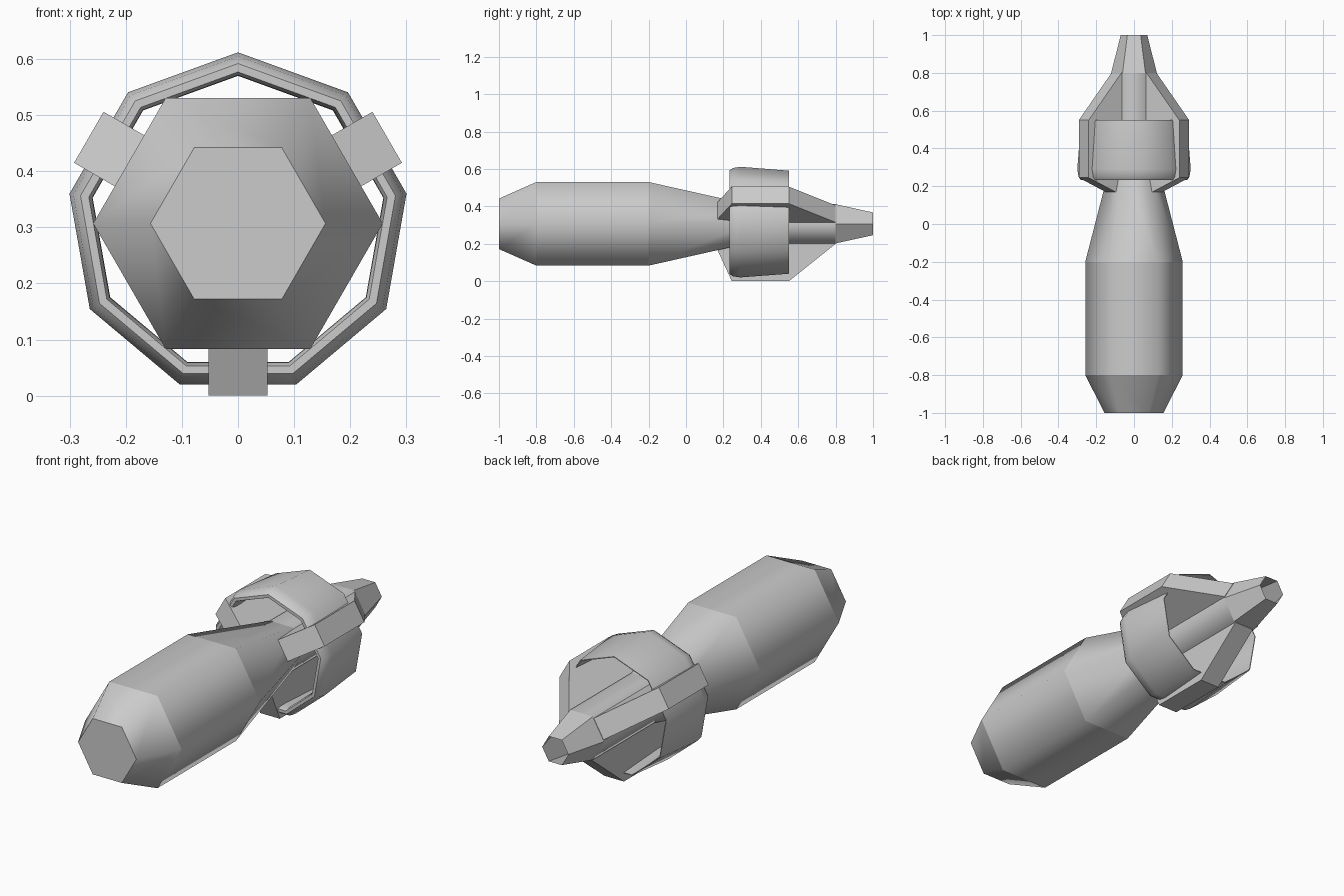
import bpy, bmesh, math
from mathutils import Matrix

if "Cube" in bpy.data.objects:
    bpy.data.objects.remove(bpy.data.objects["Cube"])

CZ = 0.307  # height of the long axis


def finish(name, bm):
    bmesh.ops.recalc_face_normals(bm, faces=bm.faces[:])
    me = bpy.data.meshes.new(name)
    bm.to_mesh(me)
    bm.free()
    ob = bpy.data.objects.new(name, me)
    bpy.context.collection.objects.link(ob)
    return ob


def lathe(name, profile, n, start=0, closed=False, cap=False, smooth=True):
    """Sweep (y, radius) points around the long axis with n sides."""
    bm = bmesh.new()
    rings = []
    for y, r in profile:
        ang = [math.radians(start) + math.tau * i / n for i in range(n)]
        rings.append([bm.verts.new((r * math.cos(a), y, CZ + r * math.sin(a))) for a in ang])
    for k in range(len(rings) if closed else len(rings) - 1):
        a, b = rings[k], rings[(k + 1) % len(rings)]
        for i in range(n):
            j = (i + 1) % n
            bm.faces.new((a[i], a[j], b[j], b[i])).smooth = smooth
    if cap:
        bm.faces.new(rings[0])
    if not closed:  # crisp edges between the tapered sections
        for ring in rings:
            for i in range(n):
                e = bm.edges.get((ring[i], ring[(i + 1) % n]))
                if e:
                    e.smooth = False
    return finish(name, bm)


# Hexagonal body tapering into the tail rod
lathe("body", [(-1, 0.156), (-0.8, 0.258), (-0.2, 0.258), (0.33, 0.121), (0.8, 0.121)],
      6, cap=True)

# Open tail nozzle
lathe("tail_nozzle", [(0.8, 0.121), (1.0, 0.07)], 6, smooth=False)

# Nine-sided ring with an airfoil section
ring = lathe("tail_ring", [(0.25, 0.264), (0.232, 0.27), (0.232, 0.285), (0.25, 0.298),
                           (0.29, 0.305), (0.55, 0.284), (0.55, 0.28), (0.29, 0.263)],
             9, start=90, closed=True)
bpy.context.view_layer.objects.active = ring
ring.select_set(True)
bpy.ops.object.shade_smooth_by_angle(angle=math.radians(45))

# Three solid fins, one down and two up to the sides
FIN = [(0.165, 0.133), (0.245, 0.307), (0.55, 0.307), (0.8, 0.107), (0.8, 0.1), (0.34, 0.1)]
for name, deg in (("fin_bottom", 270), ("fin_right", 30), ("fin_left", 150)):
    bm = bmesh.new()
    sides = [[bm.verts.new((r, y, s * 0.0525)) for y, r in FIN] for s in (-1, 1)]
    for side in sides:
        bm.faces.new(side)
    for i in range(len(FIN)):
        j = (i + 1) % len(FIN)
        bm.faces.new((sides[0][i], sides[0][j], sides[1][j], sides[1][i]))
    bm.transform(Matrix.Translation((0, 0, CZ)) @ Matrix.Rotation(-math.radians(deg), 4, 'Y'))
    finish(name, bm)
